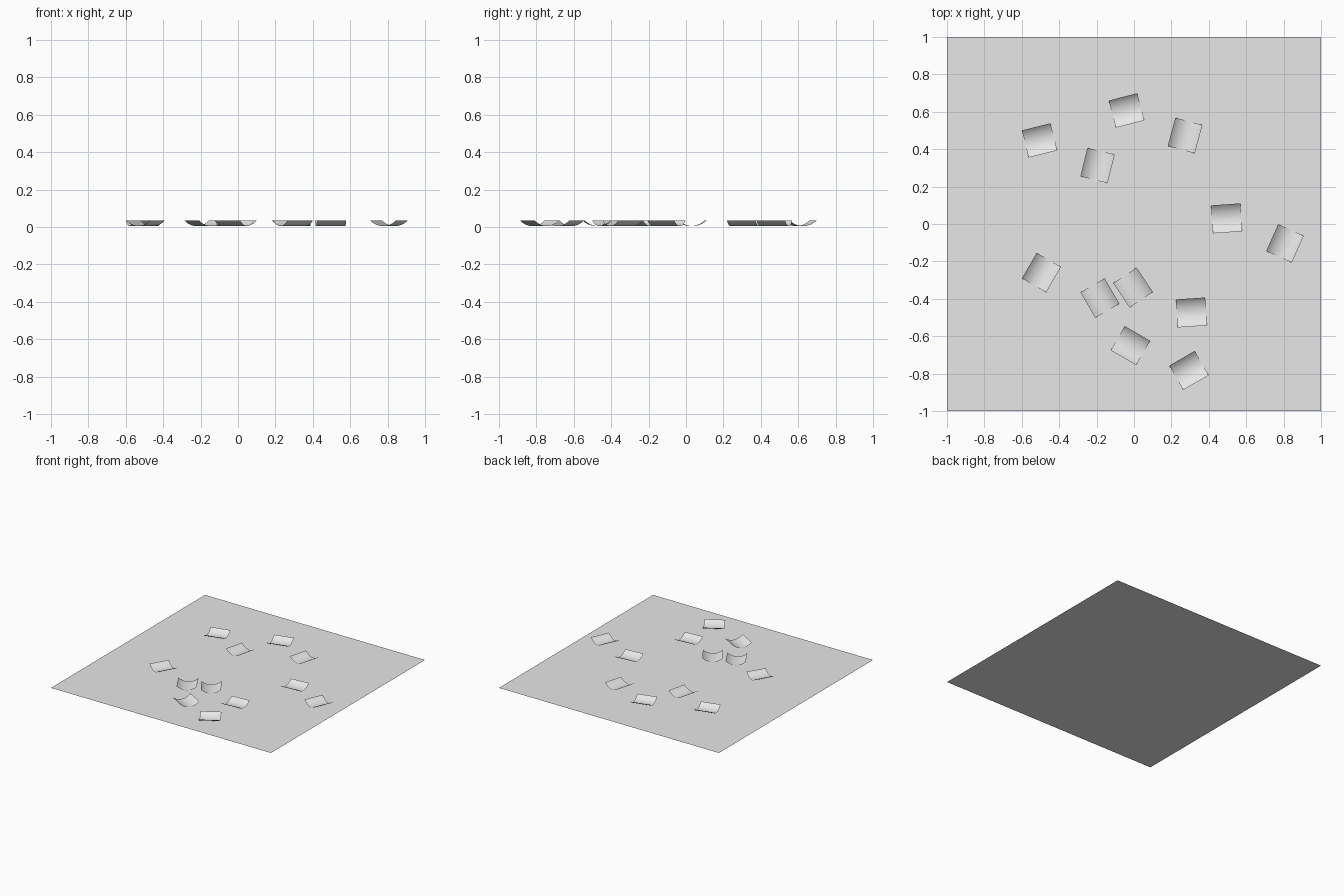
import bpy
import bmesh
import math

if "Cube" in bpy.data.objects:
    bpy.data.objects.remove(bpy.data.objects["Cube"], do_unlink=True)

# Single plain grey
grey = bpy.data.materials.new("light_grey")
grey.use_nodes = True
colour = (0.8, 0.8, 0.8, 1)
grey.diffuse_color = colour
grey.node_tree.nodes["Principled BSDF"].inputs["Base Color"].default_value = colour

# Ground sheet
bpy.ops.mesh.primitive_plane_add(size=2)
ground = bpy.context.object
ground.name = "ground_sheet"
ground.data.materials.append(grey)

# Shared curved sheet: a circular arc across local y, swept along local x
WIDTH, CHORD, SAG, GAP = 0.157, 0.15, 0.03, 0.005
SEGMENTS = 16
radius = (CHORD ** 2 / 4 + SAG ** 2) / (2 * SAG)
half_angle = math.asin(CHORD / 2 / radius)

bm = bmesh.new()
rows = []
for i in range(SEGMENTS + 1):
    a = half_angle * (2 * i / SEGMENTS - 1)
    y, z = radius * math.sin(a), radius * (1 - math.cos(a))
    rows.append([bm.verts.new((s * WIDTH / 2, y, z)) for s in (-1, 1)])
for low, high in zip(rows, rows[1:]):
    face = bm.faces.new((low[0], low[1], high[1], high[0]))
    face.smooth = True
tile_mesh = bpy.data.meshes.new("curved_tile")
bm.to_mesh(tile_mesh)
bm.free()
tile_mesh.materials.append(grey)

# Scattered tiles: x, y, turn in degrees
placements = [
    (-0.505, 0.447, 14), (-0.04, 0.607, 14.5), (-0.195, 0.313, 76),
    (0.273, 0.473, 75), (0.495, 0.03, 4), (0.807, -0.104, 66),
    (-0.495, -0.26, 60), (-0.182, -0.396, 120), (-0.005, -0.34, 124),
    (0.307, -0.473, 4), (-0.019, -0.65, -30), (0.294, -0.783, 30),
]
for n, (x, y, turn) in enumerate(placements, 1):
    tile = bpy.data.objects.new(f"curved_tile_{n}", tile_mesh)
    tile.location = (x, y, GAP)
    tile.rotation_euler.z = math.radians(turn)
    bpy.context.collection.objects.link(tile)
